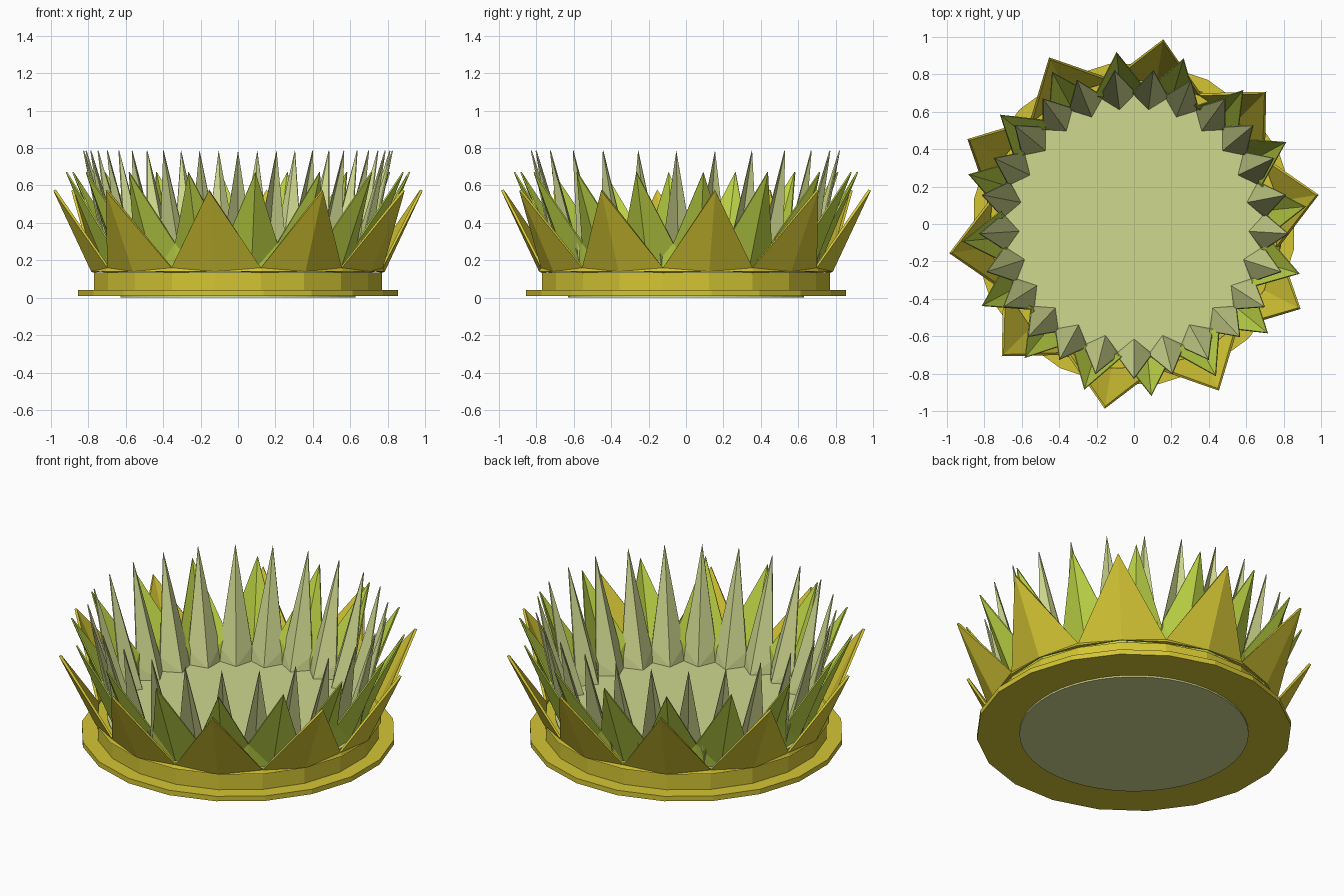
import bpy, bmesh
from math import sin, cos, pi, radians

if "Cube" in bpy.data.objects:
    bpy.data.objects.remove(bpy.data.objects["Cube"])


def mat(name, rgb):
    m = bpy.data.materials.new(name)
    m.diffuse_color = (*rgb, 1)
    m.use_nodes = True
    m.node_tree.nodes["Principled BSDF"].inputs["Base Color"].default_value = m.diffuse_color
    return m


YELLOW = mat("mustard_yellow", (0.66, 0.56, 0.034))
GREEN = mat("leaf_green", (0.515, 0.66, 0.061))
PALE = mat("pale_green", (0.63, 0.69, 0.275))


def finish(name, bm, material):
    bm.normal_update()
    me = bpy.data.meshes.new(name)
    bm.to_mesh(me)
    bm.free()
    me.materials.append(material)
    ob = bpy.data.objects.new(name, me)
    bpy.context.collection.objects.link(ob)
    return ob


def polar(r, a, z):
    return (r * cos(a), r * sin(a), z)


def puck(name, sides, r, z0, z1, start, material):
    """Flat-sided disc between two heights."""
    bm = bmesh.new()
    angles = [start + 2 * pi * i / sides for i in range(sides)]
    low = [bm.verts.new(polar(r, a, z0)) for a in angles]
    top = [bm.verts.new(polar(r, a, z1)) for a in angles]
    bm.faces.new(low[::-1])
    bm.faces.new(top)
    for i in range(sides):
        j = (i + 1) % sides
        bm.faces.new((low[i], low[j], top[j], top[i]))
    return finish(name, bm, material)


def petal_ring(name, n, start, foot, tip, dip_foot, dip, thickness, material):
    """Pleated crown: petal ridges (foot, tip) alternate with dips; all (r, z)."""
    bm = bmesh.new()
    low, top = [], []
    for i in range(2 * n):
        a = start + pi * i / n
        lo, hi = (foot, tip) if i % 2 == 0 else (dip_foot, dip)
        low.append(bm.verts.new(polar(lo[0], a, lo[1])))
        top.append(bm.verts.new(polar(hi[0], a, hi[1])))
    for i in range(2 * n):
        j = (i + 1) % (2 * n)
        if i % 2 == 0:
            bm.faces.new((low[i], low[j], top[j]))
            bm.faces.new((low[i], top[j], top[i]))
        else:
            bm.faces.new((low[i], low[j], top[i]))
            bm.faces.new((low[j], top[j], top[i]))
    ob = finish(name, bm, material)
    s = ob.modifiers.new("thickness", "SOLIDIFY")
    s.thickness = thickness
    s.offset = -1
    return ob


# Base: flange and wall
puck("base_flange", 20, 0.866, 0.01, 0.04, radians(9), YELLOW)
puck("base_wall", 20, 0.78, 0.03, 0.135, radians(9), YELLOW)

# Pale core: underside disc and inner floor
puck("underside_disc", 50, 0.63, 0.0, 0.03, radians(3.6), PALE)
puck("inner_floor", 50, 0.72, 0.125, 0.14, radians(3.6), PALE)

# Three rings of pointed petals
petal_ring("outer_petals", 10, radians(9), (0.795, 0.14), (1.0, 0.572),
           (0.795, 0.14), (0.785, 0.16), 0.015, YELLOW)
petal_ring("middle_petals", 16, radians(5.8), (0.70, 0.13), (0.925, 0.67),
           (0.70, 0.13), (0.72, 0.29), 0.008, GREEN)
petal_ring("inner_petals", 25, radians(10.8), (0.62, 0.135), (0.83, 0.785),
           (0.695, 0.135), (0.715, 0.22), 0.006, PALE)
